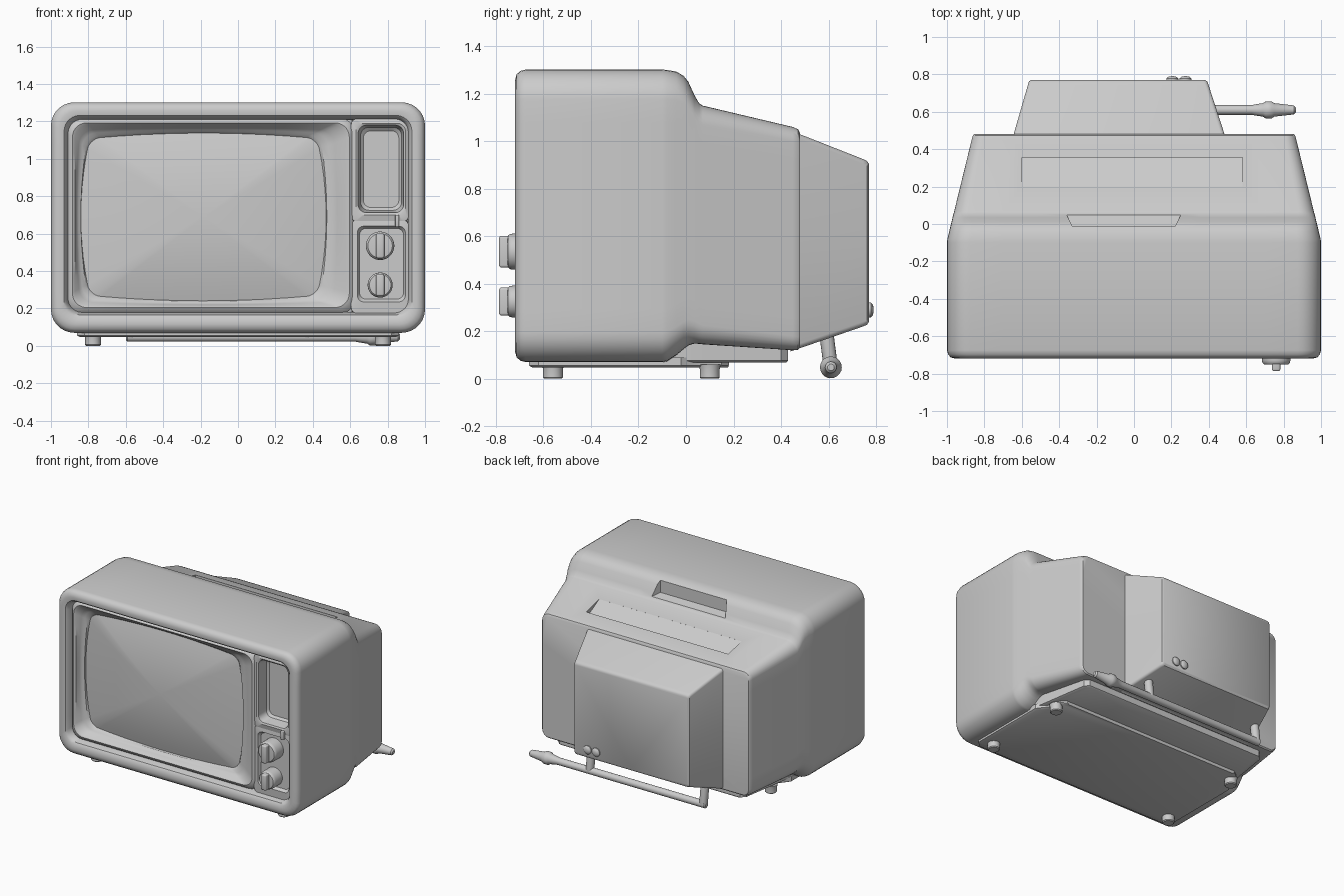
import bpy, bmesh, math
from mathutils import Vector

if "Cube" in bpy.data.objects:
    bpy.data.objects.remove(bpy.data.objects["Cube"])


def make(name, bm, angle=35):
    bmesh.ops.recalc_face_normals(bm, faces=bm.faces)
    me = bpy.data.meshes.new(name)
    bm.to_mesh(me)
    bm.free()
    ob = bpy.data.objects.new(name, me)
    bpy.context.collection.objects.link(ob)
    smooth(ob, angle)
    return ob


def smooth(ob, angle=35):
    bpy.ops.object.select_all(action='DESELECT')
    ob.select_set(True)
    bpy.context.view_layer.objects.active = ob
    bpy.ops.object.shade_smooth_by_angle(angle=math.radians(angle))


def loft(name, rings, caps=(True, True), angle=35):
    bm = bmesh.new()
    vs = [[bm.verts.new(p) for p in r] for r in rings]
    n = len(vs[0])
    for a, b in zip(vs, vs[1:]):
        for i in range(n):
            j = (i + 1) % n
            bm.faces.new((a[i], a[j], b[j], b[i]))
    if caps[0]:
        bm.faces.new(vs[0][::-1])
    if caps[1]:
        bm.faces.new(vs[-1])
    return make(name, bm, angle)


def rrect(y, x0, x1, z0, z1, r, bulge=(0, 0), k=7, m=9):
    """Rounded rectangle facing y, with optionally bowed sides."""
    cs = [(x1 - r, z1 - r, 0), (x0 + r, z1 - r, 90), (x0 + r, z0 + r, 180), (x1 - r, z0 + r, 270)]
    arcs = [[Vector((cx + r * math.cos(math.radians(a + 90 * i / k)),
                     cz + r * math.sin(math.radians(a + 90 * i / k)))) for i in range(k + 1)]
            for cx, cz, a in cs]
    pts = []
    for c in range(4):
        pts += arcs[c]
        p, q = arcs[c][-1], arcs[(c + 1) % 4][0]
        pts += [p.lerp(q, i / (m + 1)) for i in range(1, m + 1)]
    cx, cz, hx, hz = (x0 + x1) / 2, (z0 + z1) / 2, (x1 - x0) / 2, (z1 - z0) / 2
    out = []
    for p in pts:
        u, v = (p.x - cx) / hx, (p.y - cz) / hz
        out.append((cx + hx * u + bulge[0] * u * (1 - v * v), y,
                    cz + hz * v + bulge[1] * v * (1 - u * u)))
    return out


def box(name, x, y, z, bevel=0.0):
    bm = bmesh.new()
    bmesh.ops.create_cube(bm, size=1)
    for v in bm.verts:
        v.co = [(a[0] + a[1]) / 2 + c * (a[1] - a[0]) for a, c in zip((x, y, z), v.co)]
    if bevel:
        bmesh.ops.bevel(bm, geom=bm.edges[:], offset=bevel, segments=3, profile=0.5, affect='EDGES')
    return make(name, bm)


def turned(name, start, axis, profile, n=28):
    """Round part: profile is (distance along axis, radius)."""
    q = Vector(axis).to_track_quat('Z', 'Y')
    rings = [[Vector(start) + q @ Vector((r * math.cos(t), r * math.sin(t), d))
              for t in [2 * math.pi * i / n for i in range(n)]] for d, r in profile]
    return loft(name, rings)


# cabinet shell: back to front, then folding into the front recess (y, half width, z0, z1, r)
shell = [(.48, .855, .13, 1.035, .05), (.472, .862, .122, 1.05, .055), (.45, .868, .12, 1.06, .06),
         (.07, .961, .145, 1.15, .08), (.055, .965, .147, 1.16, .085), (.035, .97, .148, 1.195, .095),
         (.01, .976, .14, 1.25, .11), (-.01, .981, .125, 1.275, .115), (-.04, .988, .10, 1.293, .12),
         (-.08, .998, .073, 1.30, .125), (-.10, 1, .07, 1.302, .125), (-.675, 1, .07, 1.302, .125),
         (-.697, .994, .076, 1.296, .12), (-.713, .98, .09, 1.282, .11), (-.72, .955, .115, 1.257, .095),
         (-.716, .93, .15, 1.232, .085), (-.705, .92, .165, 1.222, .08), (-.66, .908, .18, 1.21, .075),
         (-.54, .905, .185, 1.207, .075)]
cabinet = loft("cabinet", [rrect(y, -w, w, a, b, r) for y, w, a, b, r in shell])

# sloping vent trough in the rear deck and grip notch above it
trough = [[(x, .20, 1.119), (x, .355, 1.035), (x, .355, 1.25), (x, .20, 1.25)] for x in (-.6, .58)]
notch = [[(-.055 + s * (.275 + t), y, z) for y, z in ((-.012, 1.185), (.09, 1.16), (.09, 1.4), (-.012, 1.4))
          for t in [0.05 if y > 0 else 0]] for s in (-1, 1)]
for nm, rings in (("vent_cutter", trough), ("grip_cutter", notch)):
    cut = loft(nm, rings)
    cut.hide_render = True
    bpy.context.view_layer.objects.active = cabinet
    mod = cabinet.modifiers.new(nm, 'BOOLEAN')
    mod.operation, mod.object, mod.solver = 'DIFFERENCE', cut, 'EXACT'
    bpy.ops.object.modifier_apply(modifier=nm)
    bpy.data.objects.remove(cut)
smooth(cabinet)

# rear tube housing
hump = [(.44, -.655, .497, .115, 1.045, .02), (.745, -.567, .398, .22, .925, .02),
        (.762, -.562, .392, .227, .917, .02), (.77, -.55, .38, .24, .905, .015)]
loft("tube_housing", [rrect(y, a, b, c, d, r, k=4, m=1) for y, a, b, c, d, r in hump])
for x in (.205, .275):
    turned("rear_terminal", (x, .76, .29), (0, 1, 0), [(0, .032), (.018, .032), (.027, .022), (.03, .008)], 16)

# picture mask and bulging screen
mask = [(-.655, -.915, .622, .172, 1.217, .075, 0, 0), (-.675, -.90, .61, .19, 1.203, .075, 0, 0),
        (-.682, -.885, .595, .205, 1.192, .075, 0, 0), (-.674, -.872, .575, .217, 1.182, .075, 0, .004),
        (-.64, -.845, .51, .235, 1.152, .07, .02, .015), (-.625, -.825, .475, .25, 1.135, .065, .03, .022),
        (-.618, -.805, .44, .262, 1.122, .06, .035, .025), (-.60, -.79, .42, .272, 1.105, .055, .05, .03)]
loft("picture_mask", [rrect(y, a, b, c, d, r, (u, v)) for y, a, b, c, d, r, u, v in mask], (False, False))
edge = rrect(-.605, -.795, .425, .268, 1.11, .055, (.05, .03))
cx, cz = -.185, .689
loft("screen", [[(cx + (x - cx) * s, -.665 + .062 * s * s, cz + (z - cz) * s) for x, y, z in edge]
                for s in (1, .9, .75, .6, .45, .3, .15, .03)], (False, True))

# control column: speaker well above, knob plate below
well = [(-.55, .605, .912, .665, 1.213, .02), (-.672, .605, .912, .665, 1.213, .03),
        (-.68, .63, .896, .70, 1.19, .045), (-.674, .642, .886, .712, 1.18, .045),
        (-.60, .655, .875, .725, 1.168, .045), (-.585, .67, .86, .74, 1.15, .04)]
loft("speaker_well", [rrect(y, *s) for y, *s in well], (False, True))
plate = [(-.55, .605, .912, .175, .672, .02), (-.672, .605, .912, .175, .672, .03),
         (-.676, .638, .895, .235, .64, .035), (-.655, .65, .885, .25, .628, .035)]
loft("knob_plate", [rrect(y, *s) for y, *s in plate], (False, True))
box("slide_switch", (.84, .862), (-.70, -.66), (.635, .70), .006)
for z, r in ((.535, .076), (.325, .067)):
    turned("knob", (.76, -.64, z), (0, -1, 0),
           [(0, r), (.09, r), (.103, r * .96), (.11, r * .86), (.112, r * .6)], 36)
    box("knob_grip", (.738, .782), (-.787, -.70), (z - r * .88, z + r * .88), .01)

# stepped base tray
def tray(name, outline, z0, z1):
    half = [Vector(p) for p in outline]
    pts = half + [Vector((-p.x, p.y)) for p in reversed(half)]
    rings = [[(p.x * s, p.y * s, z) for p in pts] for z, s in ((z0, .98), (z0 + .008, 1), (z1, 1))]
    loft(name, rings)


tray("base_block", [(.84, -.62), (.86, -.1), (.83, .08), (.78, .40), (.75, .43)], .068, .17)
tray("base_plate", [(.82, -.66), (.86, -.62), (.86, -.02), (.80, .06), (.78, .15), (.74, .18)], .047, .09)
for x in (-.775, .775):
    for y in (-.56, .10):
        turned("foot", (x, y, 0), (0, 0, 1), [(0, .036), (.006, .042), (.04, .042), (.06, .046)], 20)

# folded aerial along the lower back
turned("aerial_rod", (-.6, .61, .048), (1, 0, 0),
       [(0, .015), (.008, .026), (1.23, .026), (1.25, .03), (1.29, .036), (1.305, .046), (1.335, .046),
        (1.35, .036), (1.455, .024), (1.465, .014)], 20)
for x in (-.572, .37):
    turned("aerial_arm", (x, .61, .045), (0, -.13, 1), [(0, .027), (.02, .03), (.17, .03)], 16)
